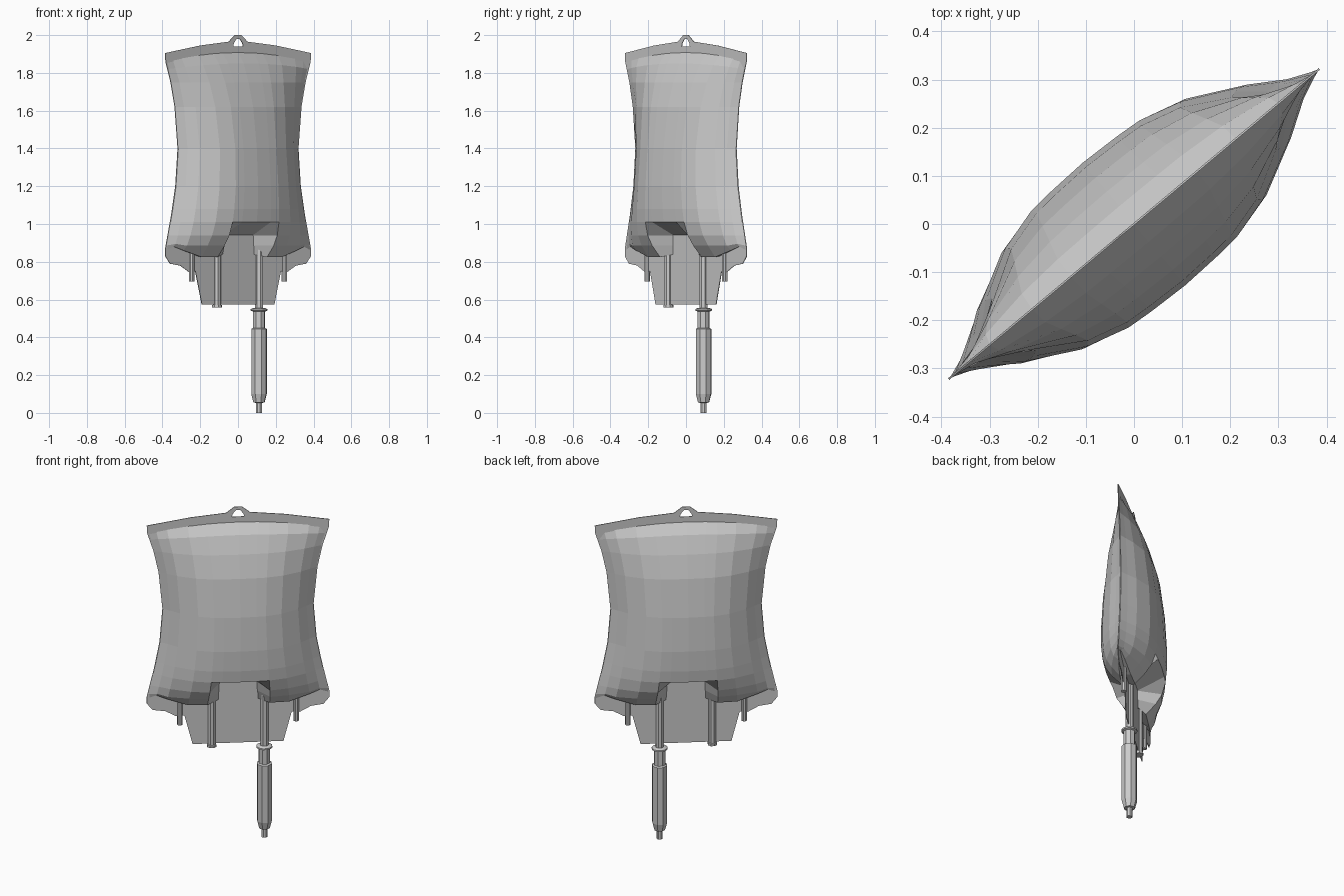
import bpy, bmesh, math

if "Cube" in bpy.data.objects:
    bpy.data.objects.remove(bpy.data.objects["Cube"])

TURN = math.atan2(0.322, 0.385)      # the whole bag is turned about z
CA, SA = math.cos(TURN), math.sin(TURN)


def lerp(table, x):
    for (x0, y0), (x1, y1) in zip(table, table[1:]):
        if x <= x1:
            return y0 + (y1 - y0) * max(0, (x - x0) / (x1 - x0))
    return table[-1][1]


def add_object(name, bm):
    me = bpy.data.meshes.new(name)
    bm.to_mesh(me)
    bm.free()
    ob = bpy.data.objects.new(name, me)
    bpy.context.collection.objects.link(ob)
    return ob


# half width and half thickness of the pouch by height
WIDTH = [(0.83, .502), (0.87, .502), (1.05, .46), (1.2, .432), (1.4, .416),
         (1.62, .437), (1.75, .465), (1.86, .50), (1.91, .502)]
DEPTH = [(0.87, .085), (0.93, .13), (1.01, .155), (1.08, .163), (1.2, .166), (1.4, .155),
         (1.62, .125), (1.75, .088), (1.83, .048), (1.9, 0)]
# cross-section fullness and bottom edge height across the width
FULL = [(0, 1), (.2, .98), (.34, .95), (.55, .80), (.78, .46), (.9, .2), (1, 0)]
BOTTOM = [(0, .84), (.2, .84), (.34, .825), (.55, .825), (.78, .86), (.9, .88), (1, .86)]

# inflated pouch: one grid per side, welded along the outline
cols = [-1, -.9, -.78, -.55, -.34, -.21, 0, .21, .34, .55, .78, .9, 1]
levels = [1.9, 1.83, 1.75, 1.62, 1.4, 1.2, 1.08, 1.01, .94, .885, .83]
bm = bmesh.new()
for side in (-1, 1):
    grid = []
    for i, z in enumerate(levels):
        row = []
        for s in cols:
            a = abs(s)
            h = z
            v = lerp(DEPTH, z) * lerp(FULL, a)
            if i == 0:                                   # curved top seam
                h, v = 1.91 - .05 * a * a, 0
            elif i == 1:
                h = z + .03 * (1 - a * a) - .01
            elif i == len(levels) - 1:                   # lobed bottom
                h, v = lerp(BOTTOM, a), v * .45
            elif z < .9:
                h = max(z, lerp(BOTTOM, a) + .015)
            if z < 1.0 and a < .25:                      # notch between the ports
                v = 0
            row.append(bm.verts.new((s * lerp(WIDTH, h), side * v, h)))
        grid.append(row)
    # close the bottom against the sheet
    grid.append([bm.verts.new((q.co.x, 0, q.co.z + .004)) for q in grid[-1]])
    for r0, r1 in zip(grid, grid[1:]):
        for j in range(len(cols) - 1):
            bm.faces.new((r0[j], r0[j + 1], r1[j + 1], r1[j]))
bmesh.ops.remove_doubles(bm, verts=bm.verts, dist=.0005)
bmesh.ops.recalc_face_normals(bm, faces=bm.faces)
pouch = add_object("fluid_pouch", bm)
pouch.rotation_euler = (0, 0, TURN)

# flat welded sheet: hanger strip, side seams and lower flap
half = [(.02, 2.0), (.04, 1.985), (.065, 1.965), (.26, 1.945), (.502, 1.905), (.5, 1.86),
        (.465, 1.75), (.437, 1.62), (.416, 1.4), (.432, 1.2), (.46, 1.05), (.502, .87),
        (.502, .83), (.47, .79), (.40, .78), (.34, .747), (.295, .75), (.25, .575)]
outline = half + [(-x, z) for x, z in reversed(half)]
hole = [(-.034, 1.94), (.034, 1.94), (.03, 1.957), (.012, 1.98), (-.012, 1.98), (-.03, 1.957)]
cu = bpy.data.curves.new("welded_sheet", 'CURVE')
cu.dimensions = '2D'
cu.fill_mode = 'BOTH'
cu.extrude = .002
for pts in (outline, hole):
    sp = cu.splines.new('POLY')
    sp.points.add(len(pts) - 1)
    for p, (x, z) in zip(sp.points, pts):
        p.co = (x, z, 0, 1)
    sp.use_cyclic_u = True
sheet = bpy.data.objects.new("welded_sheet", cu)
bpy.context.collection.objects.link(sheet)
sheet.rotation_euler = (math.pi / 2, 0, TURN)
bpy.context.view_layer.objects.active = sheet
sheet.select_set(True)
bpy.ops.object.convert(target='MESH')


def lathe(name, u, profile, n=8):
    """Turned part standing at u along the bag width; profile is (radius, z)."""
    bm = bmesh.new()
    rings = [[bm.verts.new((r * math.cos(2 * math.pi * (k + .5) / n),
                            r * math.sin(2 * math.pi * (k + .5) / n), z))
              for k in range(n)] for r, z in profile]
    for a, b in zip(rings, rings[1:]):
        for k in range(n):
            bm.faces.new((a[k], a[(k + 1) % n], b[(k + 1) % n], b[k]))
    bm.faces.new(rings[0])
    bm.faces.new(rings[-1])
    bmesh.ops.recalc_face_normals(bm, faces=bm.faces)
    ob = add_object(name, bm)
    ob.location = (u * CA, u * SA, 0)
    ob.rotation_euler = (0, 0, TURN)


# ports and short side tubes
lathe("port_left", -.145, [(.022, .88), (.022, .572), (.027, .57), (.027, .557)])
lathe("port_right", .145, [(.023, .88), (.023, .54)])
for side, tag in ((-1, "left"), (1, "right")):
    lathe("side_tube_" + tag, side * .32, [(.015, .9), (.015, .695)])

# injection fitting below the right port
lathe("fitting_flange", .145, [(.03, .556), (.044, .55), (.044, .541), (.03, .536)], 12)
lathe("injection_fitting", .145, [(.033, .545), (.033, .45), (.043, .445), (.043, .1),
                                  (.031, .055), (.017, .053), (.017, 0)])
